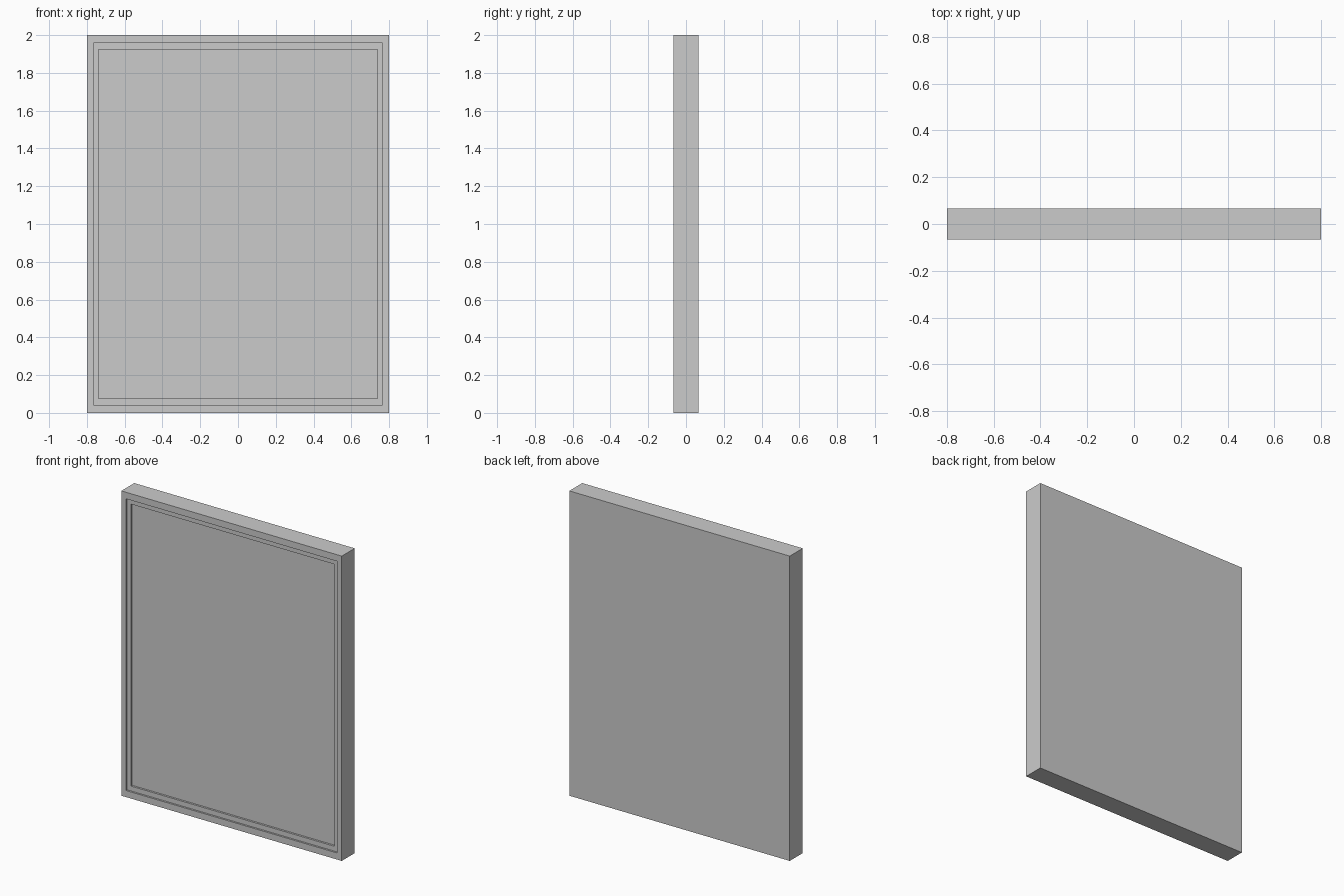
import bpy, bmesh

if "Cube" in bpy.data.objects:
    bpy.data.objects.remove(bpy.data.objects["Cube"])

HEIGHT, HALF_DEPTH = 2.0, 0.067


def rect(bm, half_w, half_h, y):
    """Upright rectangle of vertices at depth y."""
    mid = HEIGHT / 2
    return [bm.verts.new((sx * half_w, y, mid + sz * half_h))
            for sx, sz in ((-1, -1), (1, -1), (1, 1), (-1, 1))]


def stepped_solid(name, sections):
    """Join successive rectangles into one closed solid."""
    bm = bmesh.new()
    rings = [rect(bm, *s) for s in sections]
    for a, b in zip(rings, rings[1:]):
        for i in range(4):
            j = (i + 1) % 4
            bm.faces.new((a[i], a[j], b[j], b[i]))
    bm.faces.new(rings[0])
    bm.faces.new(rings[-1])
    bmesh.ops.recalc_face_normals(bm, faces=bm.faces)
    mesh = bpy.data.meshes.new(name)
    bm.to_mesh(mesh)
    bm.free()
    obj = bpy.data.objects.new(name, mesh)
    bpy.context.collection.objects.link(obj)
    return obj


# Framed panel: flat back, outer rim, then two shallow recessed steps
front = -HALF_DEPTH
stepped_solid("framed_panel", [
    (0.8, 1.0, HALF_DEPTH),
    (0.8, 1.0, front),
    (0.766, 0.957, front),
    (0.766, 0.957, front + 0.012),
    (0.739, 0.925, front + 0.012),
    (0.739, 0.925, front + 0.025),
])
